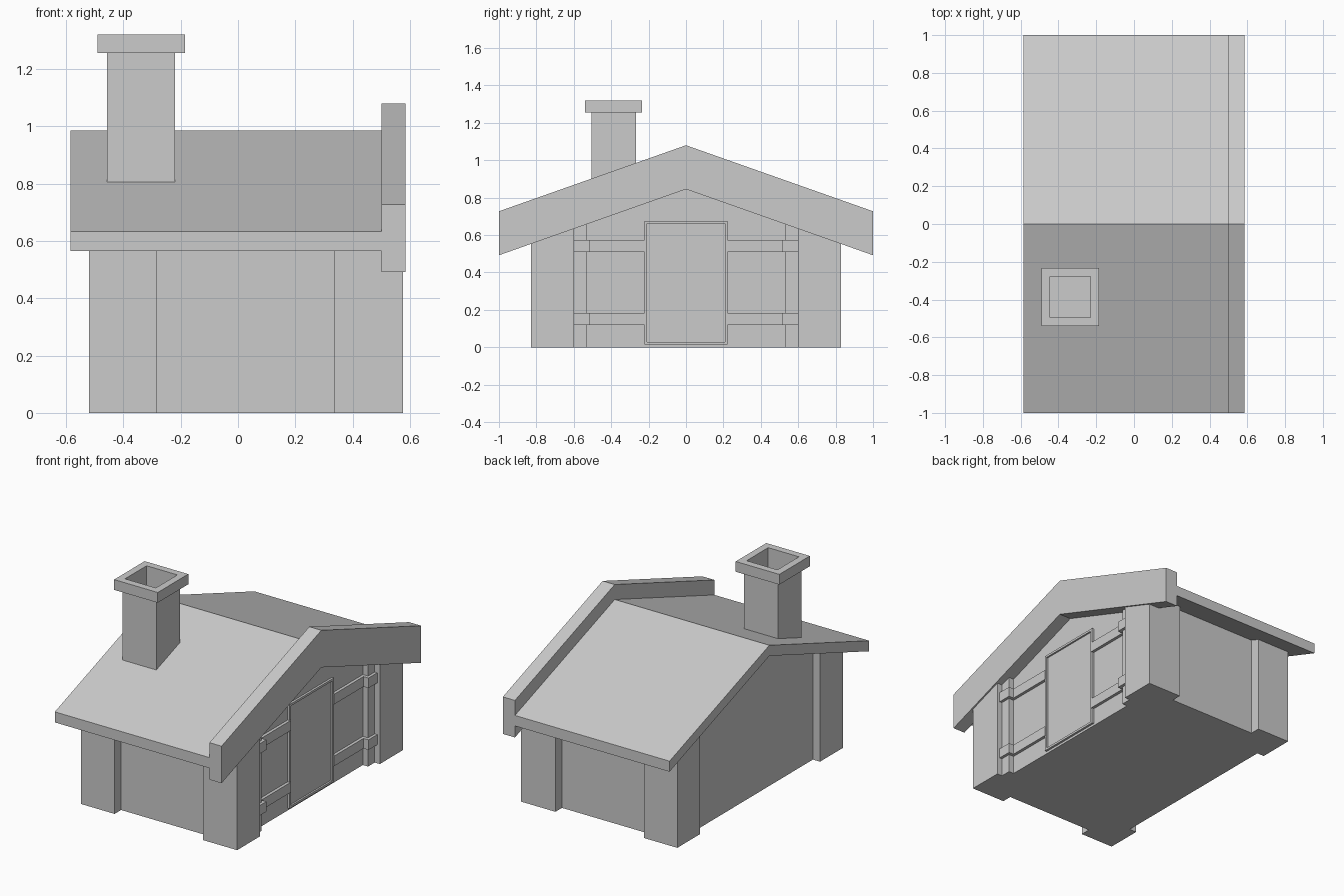
import bpy, bmesh

if "Cube" in bpy.data.objects:
    bpy.data.objects.remove(bpy.data.objects["Cube"])

SLOPE = 0.353


def mesh_object(name, bm):
    bmesh.ops.recalc_face_normals(bm, faces=bm.faces)
    me = bpy.data.meshes.new(name)
    bm.to_mesh(me)
    bm.free()
    ob = bpy.data.objects.new(name, me)
    bpy.context.collection.objects.link(ob)
    return ob


def prism(name, profile, x0, x1):
    """Extrude a (y, z) outline along x."""
    bm = bmesh.new()
    a, b = [[bm.verts.new((x, y, z)) for y, z in profile] for x in (x0, x1)]
    bm.faces.new(a)
    bm.faces.new(b[::-1])
    n = len(profile)
    for i in range(n):
        j = (i + 1) % n
        bm.faces.new((a[i], a[j], b[j], b[i]))
    return mesh_object(name, bm)


def box(name, x0, x1, y0, y1, z0, z1):
    return prism(name, [(y0, z0), (y1, z0), (y1, z1), (y0, z1)], x0, x1)


def chevron(top, thick):
    """Gable-shaped band with its ridge at height top."""
    low = top - SLOPE
    return [(-1, low - thick), (0, top - thick), (1, low - thick),
            (1, low), (0, top), (-1, low)]


def under_roof(y):
    return 0.93 - SLOPE * abs(y)


# roof slab and thick front gable board
prism("roof", chevron(0.985, 0.067), -0.585, 0.51)
prism("gable_board", chevron(1.08, 0.235), 0.5, 0.585)

# house body
w = 0.765
prism("walls", [(-w, 0), (w, 0), (w, under_roof(w)), (0, under_roof(0)),
                (-w, under_roof(w))], -0.47, 0.503)

for s, side in ((-1, "left"), (1, "right")):
    # corner posts with sloped tops
    for x0, x1, end in ((-0.52, -0.285, "back"), (0.335, 0.575, "front")):
        prism(f"corner_post_{end}_{side}",
              [(s * 0.6, 0), (s * 0.83, 0), (s * 0.83, under_roof(0.83)),
               (s * 0.6, under_roof(0.6))], x0, x1)
    # slim pillar beside each front post
    prism(f"pillar_{side}",
          [(s * 0.533, 0), (s * 0.605, 0), (s * 0.605, under_roof(0.605)),
           (s * 0.533, under_roof(0.533))], 0.45, 0.539)
    # rails and the brackets wrapping the pillar
    for z, level in ((0.15, "lower"), (0.542, "upper")):
        box(f"rail_{level}_{side}", 0.49, 0.522,
            s * 0.215, s * 0.56, z - 0.032, z + 0.032)
        box(f"bracket_{level}_{side}", 0.49, 0.557,
            s * 0.512, s * 0.602, z - 0.032, z + 0.032)

# door: thin raised frame with a recessed panel
bm = bmesh.new()
rings = []
for x, h, z0, z1 in ((0.48, 0.222, 0.015, 0.675), (0.517, 0.222, 0.015, 0.675),
                     (0.517, 0.208, 0.029, 0.661), (0.506, 0.208, 0.029, 0.661)):
    rings.append([bm.verts.new((x, y, z)) for y, z in
                  ((-h, z0), (h, z0), (h, z1), (-h, z1))])
for a, b in zip(rings, rings[1:]):
    for i in range(4):
        j = (i + 1) % 4
        bm.faces.new((a[i], a[j], b[j], b[i]))
bm.faces.new(rings[0])
bm.faces.new(rings[-1])
mesh_object("door", bm)

# hollow chimney with a wider cap
cx, cy = -0.338, -0.387
bm = bmesh.new()
rings = []
for h, z in ((0.119, 0.75), (0.119, 1.255), (0.153, 1.255),
             (0.153, 1.32), (0.108, 1.32), (0.108, 0.95)):
    rings.append([bm.verts.new((cx + sx * h, cy + sy * h, z)) for sx, sy in
                  ((-1, -1), (1, -1), (1, 1), (-1, 1))])
for a, b in zip(rings, rings[1:]):
    for i in range(4):
        j = (i + 1) % 4
        bm.faces.new((a[i], a[j], b[j], b[i]))
bm.faces.new(rings[0])
bm.faces.new(rings[-1])
mesh_object("chimney", bm)
